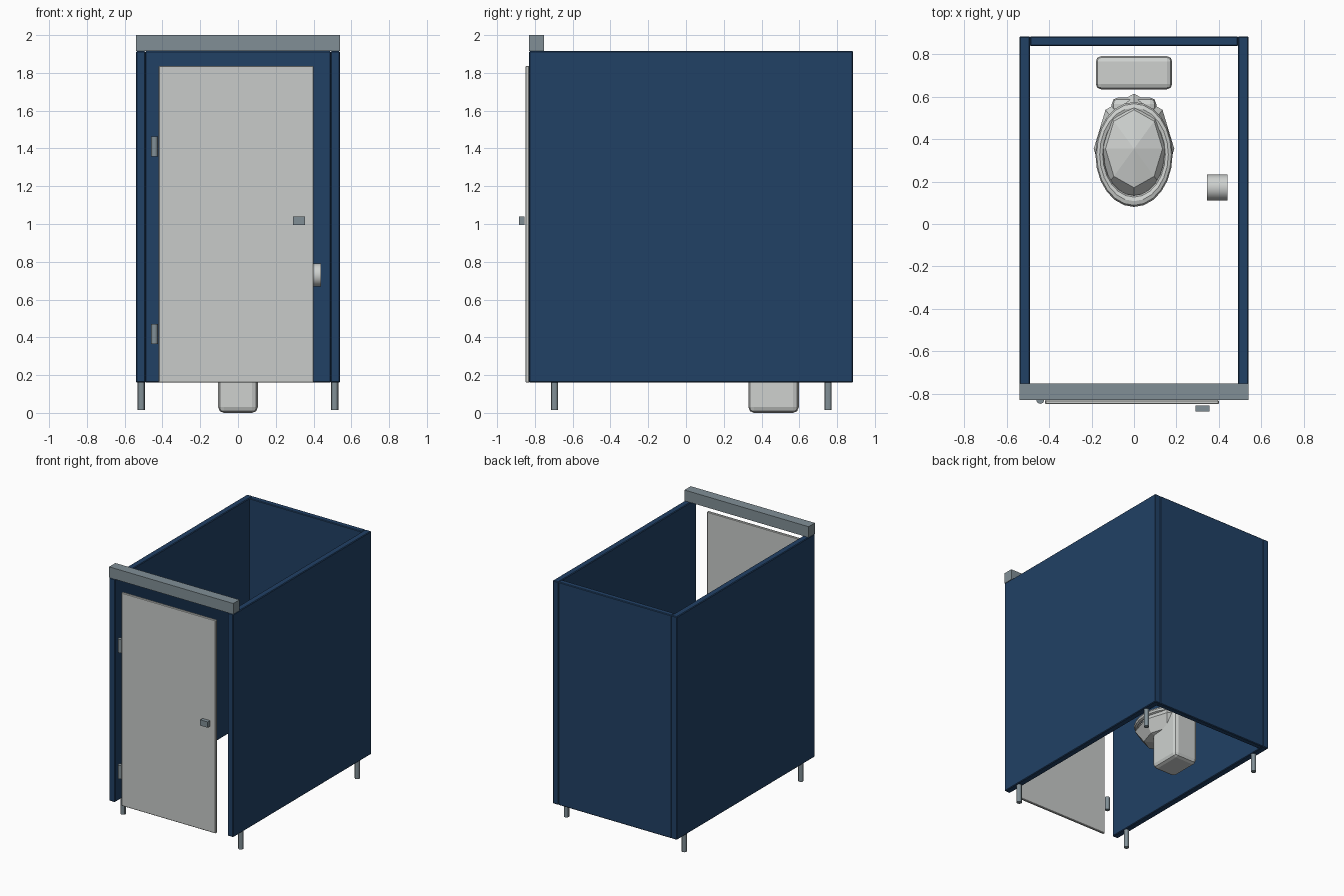
import bpy
import math

if "Cube" in bpy.data.objects:
    bpy.data.objects.remove(bpy.data.objects["Cube"])


def material(name, rgb):
    m = bpy.data.materials.new(name)
    m.diffuse_color = (*rgb, 1)
    m.use_nodes = True
    m.node_tree.nodes["Principled BSDF"].inputs["Base Color"].default_value = m.diffuse_color
    return m


BLUE = material("navy panel", (0.015, 0.052, 0.13))
DOOR = material("pale grey", (0.58, 0.60, 0.585))
METAL = material("steel grey", (0.22, 0.275, 0.305))
WHITE = material("ceramic white", (0.62, 0.64, 0.625))


def finish(name, mat, smooth=False):
    ob = bpy.context.object
    ob.name = name
    ob.data.materials.append(mat)
    bpy.ops.object.transform_apply(location=False, rotation=True, scale=True)
    if smooth:
        bpy.ops.object.shade_smooth_by_angle(angle=math.radians(30))
    return ob


def box(name, mat, x, y, z, bevel=0.0, segments=1):
    """Box given by its (low, high) range on each axis."""
    ranges = (x, y, z)
    bpy.ops.mesh.primitive_cube_add(size=1, location=[(a + b) / 2 for a, b in ranges])
    bpy.context.object.scale = [b - a for a, b in ranges]
    ob = finish(name, mat)
    if bevel:
        mod = ob.modifiers.new("rounded edges", 'BEVEL')
        mod.width = bevel
        mod.segments = segments
    return ob


def cylinder(name, mat, centre, radius, depth, sides=16, rotation=(0, 0, 0)):
    bpy.ops.mesh.primitive_cylinder_add(vertices=sides, radius=radius, depth=depth,
                                        location=centre, rotation=rotation)
    return finish(name, mat, smooth=True)


# Cubicle walls, open at the top and bottom
WALL_Z = (0.16, 1.915)
box("left_wall", BLUE, (-0.54, -0.49), (-0.83, 0.885), WALL_Z, 0.005)
box("right_wall", BLUE, (0.49, 0.54), (-0.83, 0.885), WALL_Z, 0.005)
box("back_wall", BLUE, (-0.492, 0.492), (0.84, 0.885), WALL_Z, 0.005)

# Header rail across the front
box("header_rail", METAL, (-0.54, 0.54), (-0.83, -0.752), (1.915, 2.0))

# Door with latch and hinges
box("door", DOOR, (-0.42, 0.40), (-0.85, -0.83), (0.16, 1.837), 0.004)
box("door_latch", METAL, (0.29, 0.355), (-0.885, -0.855), (0.995, 1.04))
for label, z in (("lower", 0.418), ("upper", 1.41)):
    cylinder(label + "_hinge", METAL, (-0.442, -0.83, z), 0.018, 0.106)

# Four short legs
for side, x in (("left", -0.512), ("right", 0.512)):
    for end, y in (("front", -0.696), ("back", 0.752)):
        cylinder(f"{end}_{side}_leg", METAL, (x, y, 0.0875), 0.019, 0.145, 12)

# Paper roll beside the right wall
cylinder("paper_roll", WHITE, (0.392, 0.172, 0.73), 0.061, 0.096, 16,
         (0, math.pi / 2, 0))

# Toilet base
box("toilet_base", WHITE, (-0.105, 0.105), (0.33, 0.597), (0.0, 0.40), 0.03, 2)

# Faceted bowl
bpy.ops.mesh.primitive_uv_sphere_add(segments=8, ring_count=4, radius=1,
                                     location=(0, 0.355, 0.37))
bpy.context.object.scale = (0.19, 0.26, 0.13)
finish("toilet_bowl", WHITE)

# Oval seat ring
bpy.ops.mesh.primitive_torus_add(major_segments=24, minor_segments=8,
                                 major_radius=0.162, minor_radius=0.02,
                                 location=(0, 0.328, 0.43))
bpy.context.object.scale = (1, 1.36, 1)
finish("toilet_seat", WHITE)

# Water tank
box("toilet_tank", WHITE, (-0.18, 0.18), (0.635, 0.792), (0.42, 0.78), 0.025, 2)
